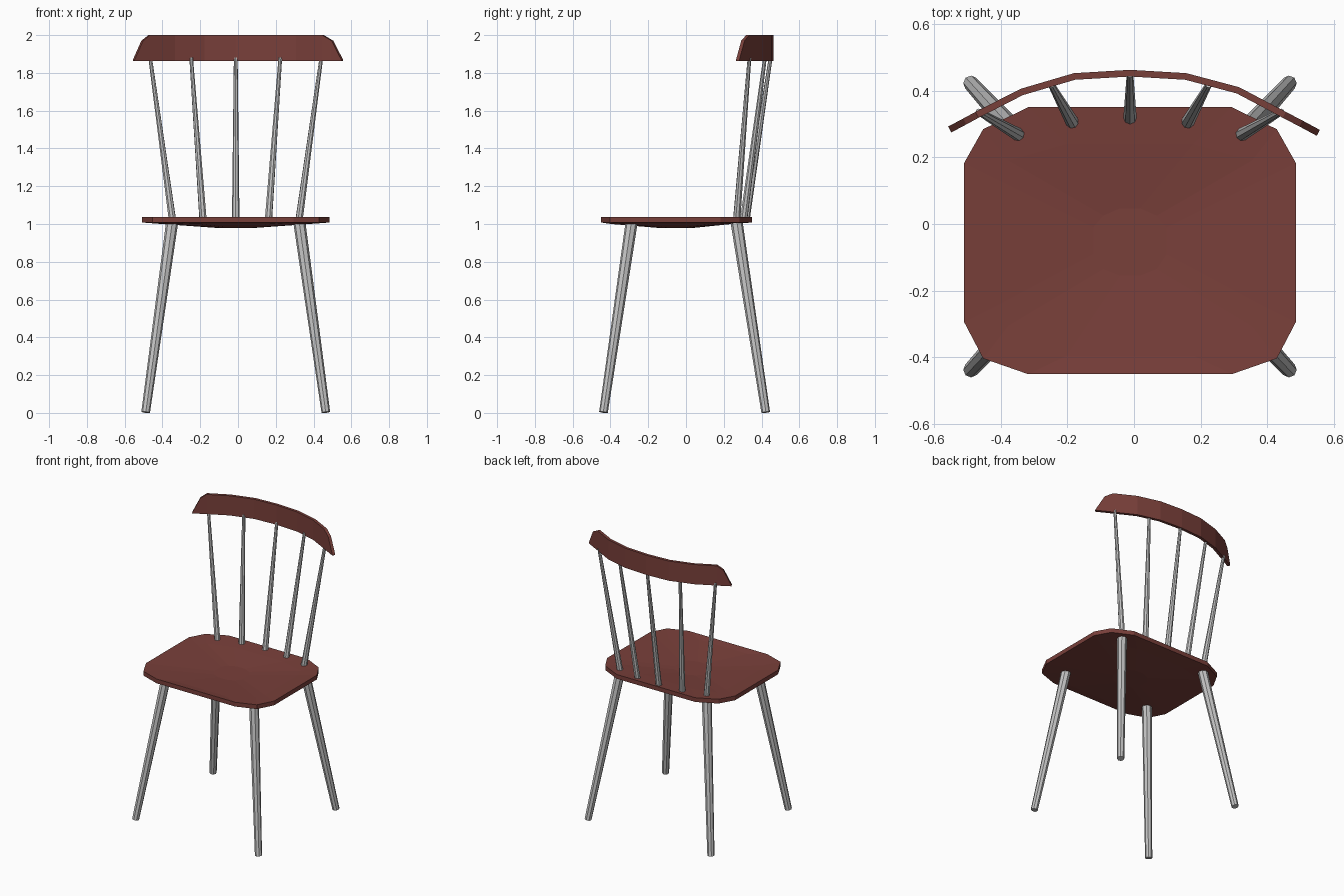
import bpy, bmesh
from mathutils import Vector

if "Cube" in bpy.data.objects:
    bpy.data.objects.remove(bpy.data.objects["Cube"])

CX = -0.012  # the seat, legs and spindles mirror about this x


def material(name, rgb):
    m = bpy.data.materials.new(name)
    m.diffuse_color = (*rgb, 1)
    m.use_nodes = True
    m.node_tree.nodes["Principled BSDF"].inputs["Base Color"].default_value = m.diffuse_color
    return m


WOOD = material("reddish brown wood", (0.19, 0.05, 0.042))
METAL = material("light grey metal", (0.55, 0.55, 0.55))


def finish(name, bm, mat):
    bmesh.ops.recalc_face_normals(bm, faces=bm.faces)
    me = bpy.data.meshes.new(name)
    bm.to_mesh(me)
    bm.free()
    me.materials.append(mat)
    ob = bpy.data.objects.new(name, me)
    bpy.context.collection.objects.link(ob)
    return ob


def rod(name, a, b, r1, r2):
    """Tapered eight-sided rod from a to b."""
    a, b = Vector(a), Vector(b)
    d = b - a
    bm = bmesh.new()
    bmesh.ops.create_cone(bm, cap_ends=True, segments=8, radius1=r1, radius2=r2, depth=d.length)
    ob = finish(name, bm, METAL)
    ob.location = (a + b) / 2
    ob.rotation_euler = d.to_track_quat('Z', 'Y').to_euler()


def mirrored(half):
    """Full outline from its right half, front to back."""
    return [(CX + x, y) for x, y in half] + [(CX - x, y) for x, y in reversed(half)]


# Seat: dished shell, concentric rings with a constant thickness
rings = [
    ([(.305, -.45), (.44, -.403), (.497, -.294), (.497, .183), (.44, .284), (.305, .35)], 1.038),
    ([(.19, -.395), (.365, -.305), (.39, -.24), (.39, .13), (.365, .19), (.19, .24)], 1.03),
    ([(.03, -.155), (.08, -.135), (.11, -.09), (.11, -.01), (.08, .025), (.03, .047)], 1.01),
]
bm = bmesh.new()
shells = []
for drop in (0, .03):
    loops = [[bm.verts.new((x, y, z - drop)) for x, y in mirrored(h)] for h, z in rings]
    for p, q in zip(loops, loops[1:]):
        for i in range(12):
            j = (i + 1) % 12
            bm.faces.new((p[i], p[j], q[j], q[i]))
    bm.faces.new(loops[-1])
    shells.append(loops[0])
p, q = shells
for i in range(12):
    j = (i + 1) % 12
    bm.faces.new((p[i], p[j], q[j], q[i]))
finish("seat", bm, WOOD)

# Top rail: curved strip with clipped ends (x, y of outer face, top height)
cols = [(-.557, .292, 1.868), (-.512, .316, 1.97), (-.475, .336, 2.0), (-.34, .405, 2.0),
        (-.18, .452, 2.0), (-.012, .462, 2.0), (.157, .452, 2.0), (.315, .41, 2.0),
        (.455, .336, 2.0), (.505, .31, 1.97), (.557, .282, 1.868)]
bm = bmesh.new()
sections = []
for i, (x, y, top) in enumerate(cols):
    a, b = cols[max(i - 1, 0)], cols[min(i + 1, len(cols) - 1)]
    t = Vector((b[0] - a[0], b[1] - a[1])).normalized()
    ix, iy = x + t.y * .02, y - t.x * .02
    sections.append([bm.verts.new(c) for c in
                     ((x, y, 1.862), (x, y, top), (ix, iy, top), (ix, iy, 1.862))])
for p, q in zip(sections, sections[1:]):
    for i in range(4):
        j = (i + 1) % 4
        bm.faces.new((p[i], p[j], q[j], q[i]))
bm.faces.new(sections[0])
bm.faces.new(sections[-1])
finish("top_rail", bm, WOOD)

# Splayed legs and outer spindles, mirrored left and right
for side, s in (("left", -1), ("right", 1)):
    rod(side + "_front_leg", (CX + s * .477, -.437, .003), (CX + s * .336, -.287, 1.015), .023, .032)
    rod(side + "_back_leg", (CX + s * .477, .422, .003), (CX + s * .336, .267, 1.015), .023, .032)
    rod(side + "_outer_spindle", (CX + s * .335, .268, 1.02), (CX + s * .453, .336, 1.88), .02, .01)
    rod(side + "_inner_spindle", (CX + s * .173, .305, 1.02), (CX + s * .236, .418, 1.88), .02, .01)
rod("middle_spindle", (CX, .317, 1.02), (CX, .448, 1.88), .02, .01)
